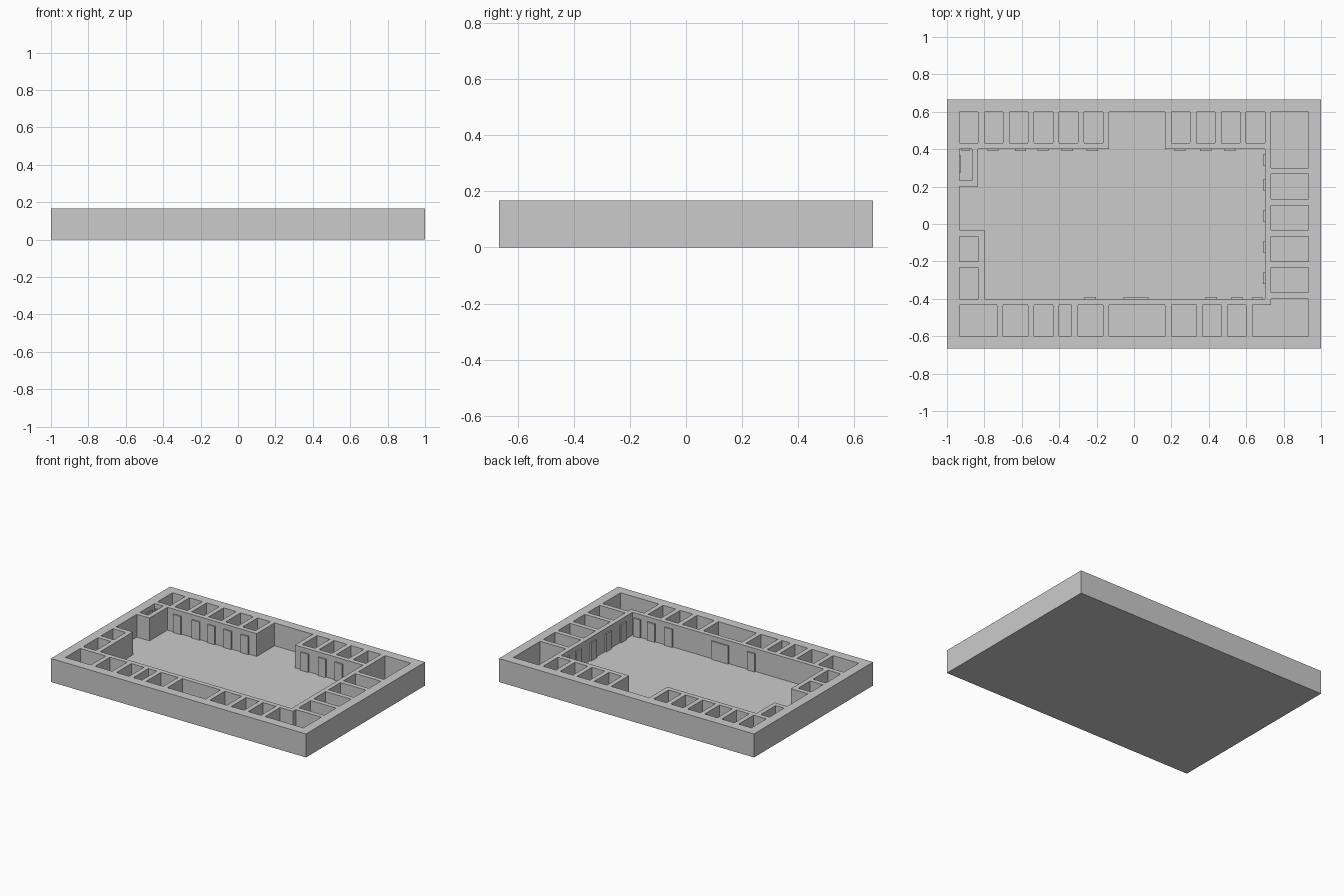
import bpy, bmesh

if "Cube" in bpy.data.objects:
    bpy.data.objects.remove(bpy.data.objects["Cube"])

U = 1 / 30            # plan module: everything snaps to thirtieths
H, FLOOR = 5 * U, 0.005
DOOR_H, DOOR_T = 4 * U, 0.3


def rect(x0, x1, y0, y1):
    return [(x0, y0), (x1, y0), (x1, y1), (x0, y1)]


def prisms(name, outlines, z0, z1):
    """One object made of extruded plan outlines (in modules)."""
    bm = bmesh.new()
    for pts in outlines:
        face = bm.faces.new([bm.verts.new((x * U, y * U, z0)) for x, y in pts])
        ext = bmesh.ops.extrude_face_region(bm, geom=[face])
        for v in ext["geom"]:
            if isinstance(v, bmesh.types.BMVert):
                v.co.z = z1
    bmesh.ops.recalc_face_normals(bm, faces=bm.faces)
    mesh = bpy.data.meshes.new(name)
    bm.to_mesh(mesh)
    bm.free()
    obj = bpy.data.objects.new(name, mesh)
    bpy.context.collection.objects.link(obj)
    return obj


# Rooms along the back and front walls
rooms = [rect(x, x + 3, 13, 18) for x in (-28, -24, -20, -16, -12, -8, 6, 10, 14, 18)]
front = [(-28, -22), (-21, -17), (-16, -13), (-12, -10), (-9, -5),
         (-4, 5), (6, 10), (11, 14), (15, 18)]
rooms += [rect(a, b, -18, -13) for a, b in front]

# Rooms along the right and left walls
rooms += [rect(22, 28, a, b) for a, b in ((9, 18), (4, 8), (-1, 3), (-6, -2), (-11, -7))]
rooms += [rect(-28, -25, -6, -2), rect(-28, -25, -12, -7), rect(-28, -26, 7, 12)]

# L-shaped corner room
rooms.append([(19, -18), (28, -18), (28, -12), (22, -12), (22, -13), (19, -13)])

# Central hall with back and left alcoves
rooms.append([(-24, -12), (21, -12), (21, 12), (5, 12), (5, 18), (-4, 18),
              (-4, 12), (-25, 12), (-25, 6), (-28, 6), (-28, -1), (-24, -1)])

# Wall block with the rooms hollowed out
walls = prisms("walls_and_floor", [rect(-30, 30, -20, 20)], 0, H)
cutter = prisms("room_cutter", rooms, FLOOR, H + 0.1)
cutter.hide_render = True
mod = walls.modifiers.new("rooms", "BOOLEAN")
mod.operation, mod.solver, mod.object = "DIFFERENCE", "EXACT", cutter
bpy.context.view_layer.objects.active = walls
bpy.ops.object.modifier_apply(modifier=mod.name)
bpy.data.objects.remove(cutter)

# Raised door panels
W = 1.8
back = [rect(x, x + W, 12 - DOOR_T, 12) for x in (-23.5, -19.1, -15.5, -11.6, -7.6, 6.5, 10.6, 14.5)]
right = [rect(21 - DOOR_T, 21, y, y + W) for y in (9.35, 5.35, 0.4, -4.6, -9.6)]
front = [rect(x, x + w, -12, -12 + DOOR_T)
         for x, w in ((-7.9, W), (-1.7, 4), (11.5, W), (15.6, W), (19, W - .2))]
closet = [rect(-27.7, -26.4, 12 - DOOR_T, 12), rect(-28, -27.8, 8.2, 11.1)]
for name, plans in (("back_doors", back), ("right_doors", right),
                    ("front_doors", front), ("closet_panels", closet)):
    prisms(name, plans, FLOOR, DOOR_H)
